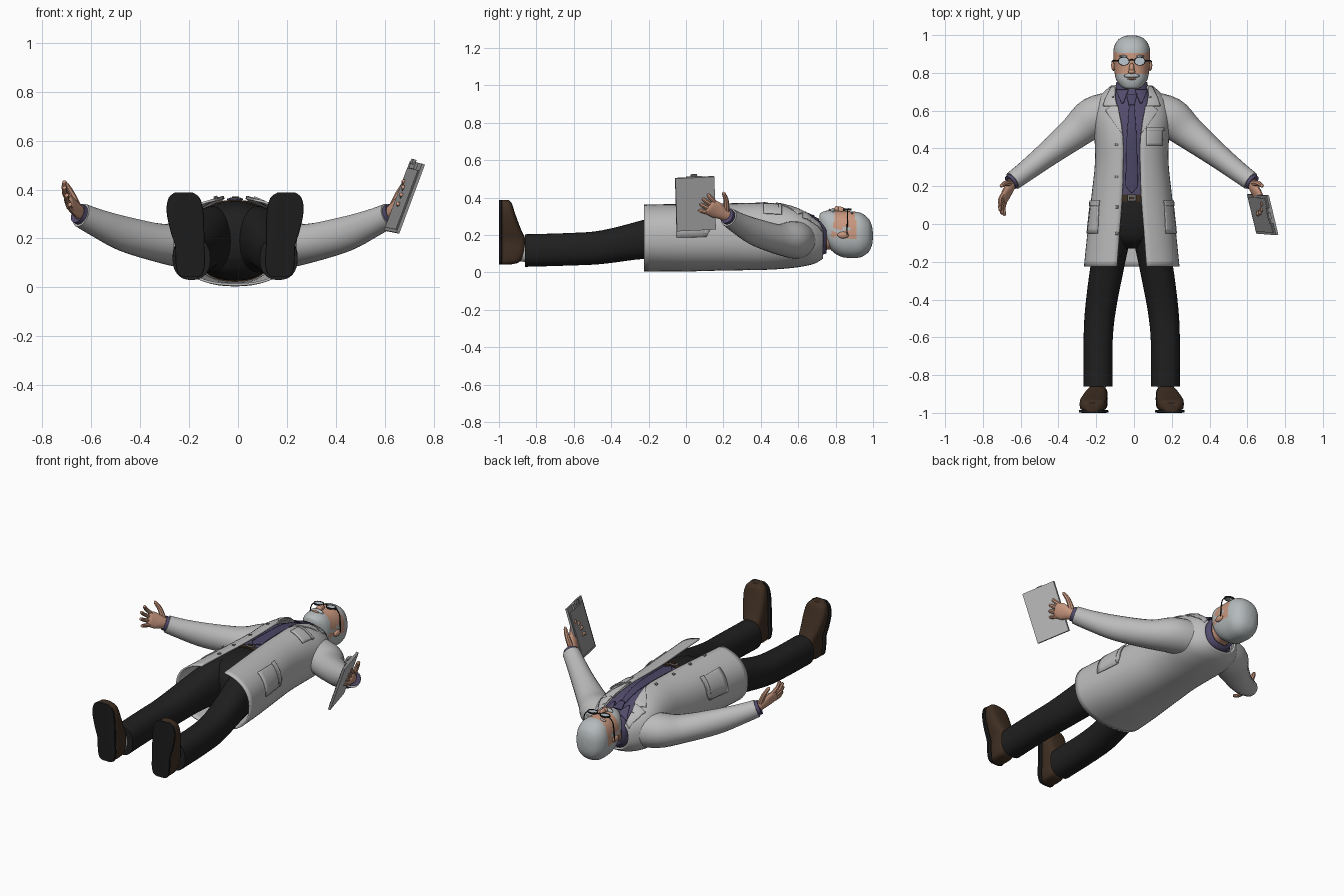
import bpy, bmesh, math
from mathutils import Vector

if "Cube" in bpy.data.objects:
    bpy.data.objects.remove(bpy.data.objects["Cube"], do_unlink=True)

CX = -0.012  # body midline
POW = 0.86   # squareness of the body sections


def material(name, r, g, b):
    m = bpy.data.materials.new(name)
    m.use_nodes = True
    m.diffuse_color = (r, g, b, 1)
    m.node_tree.nodes["Principled BSDF"].inputs["Base Color"].default_value = (r, g, b, 1)
    return m


COAT = material("coat grey", .5, .5, .5)
SKIN = material("skin", .58, .31, .21)
HAIR = material("silver hair", .46, .49, .5)
PANTS = material("trouser black", .014, .014, .014)
SHIRT = material("shirt purple", .085, .07, .15)
TIE = material("tie purple", .07, .06, .13)
SHOE = material("shoe brown", .05, .028, .016)
DARK = material("sole and frame black", .012, .012, .012)
LENS = material("lens blue grey", .5, .57, .62)
BOARD = material("board grey", .3, .3, .3)


def finish(name, bm, mats, rule=None, thick=0):
    bmesh.ops.recalc_face_normals(bm, faces=bm.faces)
    me = bpy.data.meshes.new(name)
    bm.to_mesh(me)
    bm.free()
    for m in mats:
        me.materials.append(m)
    if rule:
        for p in me.polygons:
            p.material_index = rule(p.center)
    me.shade_smooth()
    me.set_sharp_from_angle(angle=math.radians(40))
    ob = bpy.data.objects.new(name, me)
    bpy.context.collection.objects.link(ob)
    if thick:
        mod = ob.modifiers.new("thickness", 'SOLIDIFY')
        mod.thickness, mod.offset = thick, 0
    return ob


def loft(name, rings, mats, closed=True, rule=None, thick=0):
    bm = bmesh.new()
    vs = [[bm.verts.new(p) for p in r] for r in rings]
    n = len(rings[0])
    for a, b in zip(vs, vs[1:]):
        for i in range(n if closed else n - 1):
            j = (i + 1) % n
            bm.faces.new((a[i], a[j], b[j], b[i]))
    if closed:
        bm.faces.new(vs[0])
        bm.faces.new(vs[-1])
    return finish(name, bm, mats, rule, thick)


def refine(table, steps=4):
    """Smoothly interpolate rows of a section table."""
    rows, out = [Vector(r) for r in table], []
    for i in range(len(rows) - 1):
        p0, p1, p2 = rows[max(i - 1, 0)], rows[i], rows[i + 1]
        p3 = rows[min(i + 2, len(rows) - 1)]
        for k in range(steps):
            t = k / steps
            out.append(.5 * (2 * p1 + (p2 - p0) * t + (2 * p0 - 5 * p1 + 4 * p2 - p3) * t * t
                             + (3 * p1 - p0 - 3 * p2 + p3) * t ** 3))
    return out + [rows[-1]]


def spow(v, e=POW):
    return math.copysign(abs(v) ** e, v)


def section(y, cx, rx, cz, rz, t0=0, n=32):
    m = n + 1 if t0 else n
    ang = [t0 + (math.tau - 2 * t0) * i / n for i in range(m)]
    return [(CX + cx + rx * spow(math.sin(t)), y, cz + rz * spow(math.cos(t))) for t in ang]


def body(name, table, mats, **kw):
    return loft(name, [section(*r) for r in refine(table)], mats, **kw)


def tube(name, path, mats, wide=(0, 0, 1), n=16):
    """Path rows are x, y, z, radius along the wide axis, radius across it."""
    pts, rings = refine(path), []
    for i, p in enumerate(pts):
        d = Vector(pts[min(i + 1, len(pts) - 1)][:3]) - Vector(pts[max(i - 1, 0)][:3])
        v = Vector(wide).cross(d).normalized()
        u = d.cross(v).normalized()
        c = Vector(p[:3])
        rings.append([c + u * p[3] * math.cos(math.tau * k / n)
                      + v * p[4] * math.sin(math.tau * k / n) for k in range(n)])
    return loft(name, rings, mats)


def ball(name, c, r, mats):
    bm = bmesh.new()
    bmesh.ops.create_uvsphere(bm, u_segments=16, v_segments=10, radius=1)
    for v in bm.verts:
        v.co = Vector((CX + c[0] + v.co.x * r[0], c[1] + v.co.y * r[1], c[2] + v.co.z * r[2]))
    return finish(name, bm, mats)


def plate(name, table, rows, mat, lift=.007, thick=.006, across=8):
    """Thin patch following a body surface; rows are y, inner x, outer x."""
    prof, rings = refine(table, 12), []
    for y, x0, x1 in [a.lerp(b, k / 6) for a, b in zip(map(Vector, rows), map(Vector, rows[1:]))
                      for k in range(7)]:
        s = min(prof, key=lambda r: abs(r[0] - y))
        ring = []
        for k in range(across + 1):
            f = max(-1, min(1, (x0 + (x1 - x0) * k / across) / s[2]))
            t = math.asin(spow(f, 1 / POW))
            ring.append((CX + (s[2] + lift) * f, y, s[3] + (s[4] + lift) * spow(math.cos(t))))
        rings.append(ring)
    return loft(name, rings, [mat], closed=False, thick=thick)


# Coat shell, open down the front: y, x, half width, z, half depth, opening
coat = [(-.225, 0, .248, .187, .176, .078), (-.05, 0, .23, .187, .178, .065),
        (.15, 0, .208, .19, .176, .05), (.32, 0, .19, .193, .176, .045),
        (.45, 0, .192, .195, .175, .046), (.56, 0, .2, .19, .162, .06),
        (.64, 0, .185, .18, .14, .08), (.69, 0, .15, .172, .118, .088),
        (.73, 0, .105, .168, .09, .08)]
rings = []
for y, cx, rx, cz, rz, gap in refine(coat):
    rings.append(section(y, cx, rx, cz, rz, math.asin((gap / rx) ** (1 / POW)), 48))
loft("coat", rings, [COAT], closed=False, thick=.01)

# Shirt, belt, hips
shirt = [(.13, 0, .17, .19, .163), (.35, 0, .165, .193, .163), (.5, 0, .165, .19, .158),
         (.6, 0, .155, .18, .14), (.68, 0, .115, .175, .113), (.715, 0, .085, .178, .092)]
body("shirt", shirt, [SHIRT])
body("hips", [(-.13, 0, .05, .19, .07), (-.09, 0, .115, .19, .125), (-.03, 0, .155, .19, .152),
              (.06, 0, .17, .19, .163), (.135, 0, .168, .19, .16)], [PANTS])
body("belt", [(.12, 0, .172, .19, .168), (.155, 0, .172, .19, .168)], [SHOE])
plate("belt_buckle", shirt, [(.122, -.02, .02), (.153, -.02, .02)], BOARD, .012)
plate("belt_buckle_inset", shirt, [(.129, -.012, .014), (.146, -.012, .014)], SHOE, .016)

# Shirt collar, tie and neck
loft("shirt_collar", [section(y, 0, rx, cz, rz, .3) for y, rx, cz, rz in
                      ((.68, .1, .18, .1), (.715, .085, .185, .09), (.75, .078, .185, .08))],
     [SHIRT], closed=False, thick=.008)
plate("tie", shirt, [(.165, -.004, .004), (.2, -.032, .032), (.45, -.026, .026),
                     (.635, -.013, .013)], TIE, .006)
plate("tie_knot", shirt, [(.63, -.014, .014), (.685, -.026, .026)], TIE, .014, .009)
body("neck", [(.66, 0, .07, .18, .07), (.74, 0, .066, .19, .07), (.8, 0, .066, .195, .07)], [SKIN])

for s, side in ((1, "left"), (-1, "right")):
    # Coat trim
    plate(side + "_lapel", coat, [(.48, s * .046, s * .05), (.6, s * .066, s * .135),
                                  (.625, s * .07, s * .105)], COAT)
    plate(side + "_coat_collar", coat, [(.625, s * .075, s * .145), (.67, s * .085, s * .13),
                                        (.725, s * .08, s * .1)], COAT, .009)
    plate(side + "_hip_pocket", coat, [(-.05, s * .175, s * .234), (.11, s * .168, s * .212)], COAT)
    plate(side + "_pocket_flap", coat, [(.095, s * .165, s * .214), (.125, s * .162, s * .21)],
          COAT, .011)
    plate(side + "_shirt_collar_point", shirt, [(.64, s * .04, s * .05), (.71, s * .015, s * .075)],
          SHIRT, .012)

    # Trouser leg, ankle and shoe
    body(side + "_trouser_leg", [(-.86, s * .178, .077, .117, .087), (-.62, s * .178, .077, .124, .087),
                                 (-.45, s * .165, .082, .135, .09), (-.22, s * .128, .09, .178, .105),
                                 (-.08, s * .1, .09, .195, .13), (.04, s * .085, .08, .195, .14)], [PANTS])
    body(side + "_sock", [(-.92, s * .182, .04, .115, .055), (-.83, s * .18, .045, .115, .06)], [COAT])
    shoe = refine([(.042, .183, .025, .05), (.055, .183, .046, .1), (.1, .183, .056, .13),
                   (.17, .186, .056, .135), (.23, .195, .065, .11), (.31, .205, .071, .08),
                   (.365, .208, .06, .062), (.388, .21, .032, .045)])
    for part, base, rise, grow, mat in (("shoe", -.992, 1, 0, SHOE), ("sole", -1, 0, .004, DARK)):
        rings = []
        for z, cx, hw, h in shoe:
            top = base + (h if rise else .016)
            rings.append([(CX + s * cx + (hw + grow) * spow(math.cos(a), .8),
                           base + (top - base) * (.5 + .5 * spow(math.sin(a), .5 if rise else .2)), z)
                          for a in (math.tau * k / 24 for k in range(24))])
        loft(side + "_" + part, rings, [mat])

    # Sleeve and shirt cuff
    arm = [(.08, .61, .172, .1, .095), (.2, .565, .175, .098, .108), (.3, .485, .18, .08, .088),
           (.45, .366, .218, .072, .066), (.56, .28, .262, .058, .055), (.63, .228, .295, .05, .05)]
    tube(side + "_sleeve", [(CX + s * x, y, z, a, b) for x, y, z, a, b in arm], [COAT], n=24)
    tube(side + "_shirt_cuff", [(CX + s * .6, .25, .28, .042, .042),
                                (CX + s * .643, .218, .303, .042, .042)], [SHIRT])

    # Hand: palm, four fingers and a thumb
    def at(v):
        return (CX + s * v.x, v.y, v.z)
    along = Vector((.43, -.79, .43)).normalized()
    out = Vector((.9, .2, -.35)).normalized()
    across = along.cross(out).normalized()
    wide = (s * across.x, across.y, across.z)
    wrist = Vector((.625, .232, .295))
    tube(side + "_palm", [at(wrist + along * d) + (w, t) for d, w, t in
                          ((0, .03, .026), (.05, .036, .024), (.09, .046, .02),
                           (.13, .043, .017), (.14, .034, .01))], [SKIN], wide)
    curl = -.035 if s > 0 else -.025
    for i, size in enumerate((.075, .09, .086, .07)):
        spread = .033 - .022 * i
        k = wrist + along * .12 + across * spread
        mid = k + along * size * .55 + across * spread * .35 + out * curl * .25
        tip = k + along * size + across * spread * .7 + out * curl
        tube(side + "_finger_%d" % (i + 1), [at(k) + (.012, .012), at(mid) + (.011, .011),
             at(tip.lerp(mid, .1)) + (.009, .009), at(tip) + (.003, .003)], [SKIN], wide, 8)
    base = wrist + along * .035 + across * .02
    tube(side + "_thumb", [at(base) + (.017, .017), at(base + along * .035 + across * .05) + (.014, .014),
                           at(base + along * .07 + across * .078) + (.01, .01),
                           at(base + along * .08 + across * .085) + (.003, .003)], [SKIN], (s, 0, 0), 8)

    # Ear, eyebrow and spectacles
    ball(side + "_ear", (s * .097, .84, .2), (.012, .03, .018), [SKIN])
    ball(side + "_eyebrow", (s * .04, .888, .318), (.028, .006, .008), [HAIR])
    rim = [Vector((CX + s * .042 + .027 * math.cos(a), .862 + .02 * math.sin(a), .338))
           for a in (math.tau * k / 20 for k in range(20))]
    loft(side + "_lens", [rim, [p - Vector((0, 0, .004)) for p in rim]], [LENS])
    loft(side + "_rim", [[CX_p + (CX_p - Vector((CX + s * .042, .862, .338))) * g + Vector((0, 0, h))
                          for CX_p in rim + rim[:1]]
                         for g, h in ((0, .002), (.14, .002), (.14, -.005), (0, -.005))],
         [DARK], closed=False, thick=.002)
    tube(side + "_temple", [(CX + s * .068, .864, .336, .003, .003), (CX + s * .098, .864, .3, .003, .003),
                            (CX + s * .105, .86, .2, .003, .003)], [DARK], (0, 1, 0), 6)

# Chest pocket and coat buttons
plate("chest_pocket", coat, [(.415, .075, .155), (.51, .075, .16)], COAT)
plate("chest_pocket_band", coat, [(.495, .074, .162), (.512, .074, .162)], COAT, .011)
for y in (-.05, .09, .25, .42):
    plate("coat_button", coat, [(y - .007, -.083, -.069), (y + .007, -.083, -.069)], BOARD, .009, .006, 2)


# Head with hair and beard coloured by position
def head_colour(c):
    beard = c.y < .792 - .25 * max(0, .27 - c.z)
    face = c.z > .19 and c.y < .905 + .1 * (.32 - c.z)
    sideburn = c.z < .235 and c.z > .215 and c.y < .88
    return 0 if face and not beard and not sideburn else 1


head = [(.715, 0, .03, .285, .025), (.728, 0, .055, .268, .055), (.765, 0, .083, .232, .1),
        (.82, 0, .093, .208, .12), (.88, 0, .097, .202, .125), (.935, 0, .094, .2, .118),
        (.975, 0, .072, .198, .09), (.993, 0, .042, .197, .055), (.999, 0, .012, .196, .018)]
loft("head", [section(*r, n=48) for r in refine(head, 7)], [SKIN, HAIR], rule=head_colour)
ball("nose", (0, .822, .332), (.014, .03, .02), [SKIN])
ball("nose_tip", (0, .806, .338), (.019, .013, .017), [SKIN])
ball("moustache", (0, .785, .328), (.042, .013, .016), [HAIR])
ball("mouth", (0, .768, .334), (.024, .005, .007), [SKIN])
tube("spectacle_bridge", [(CX - .017, .866, .338, .003, .003), (CX, .87, .341, .003, .003),
                          (CX + .017, .866, .338, .003, .003)], [DARK], (0, 1, 0), 6)

# Clipboard: slab, paper and clip, placed along its own edges
corner = Vector((.602, .158, .232))
u, v = Vector((.05, -.208, -.01)), Vector((.105, -.008, .282))
normal = u.cross(v).normalized()
normal = normal if normal.x < 0 else -normal
for name, a, b, c, d, lo, hi, mat in (
        ("clipboard", 0, 1, 0, 1, -.005, .005, BOARD), ("clipboard_back", 0, 1, 0, 1, -.008, -.005, COAT),
        ("paper", .06, .94, .04, .9, .005, .009, BOARD), ("clip", .3, .7, .9, 1.0, .005, .016, BOARD),
        ("clip_lever", .42, .58, .96, 1.03, .01, .024, BOARD)):
    loft(name, [[corner + u * i + v * j + normal * h for i, j in ((a, c), (b, c), (b, d), (a, d))]
                for h in (lo, hi)], [mat])
